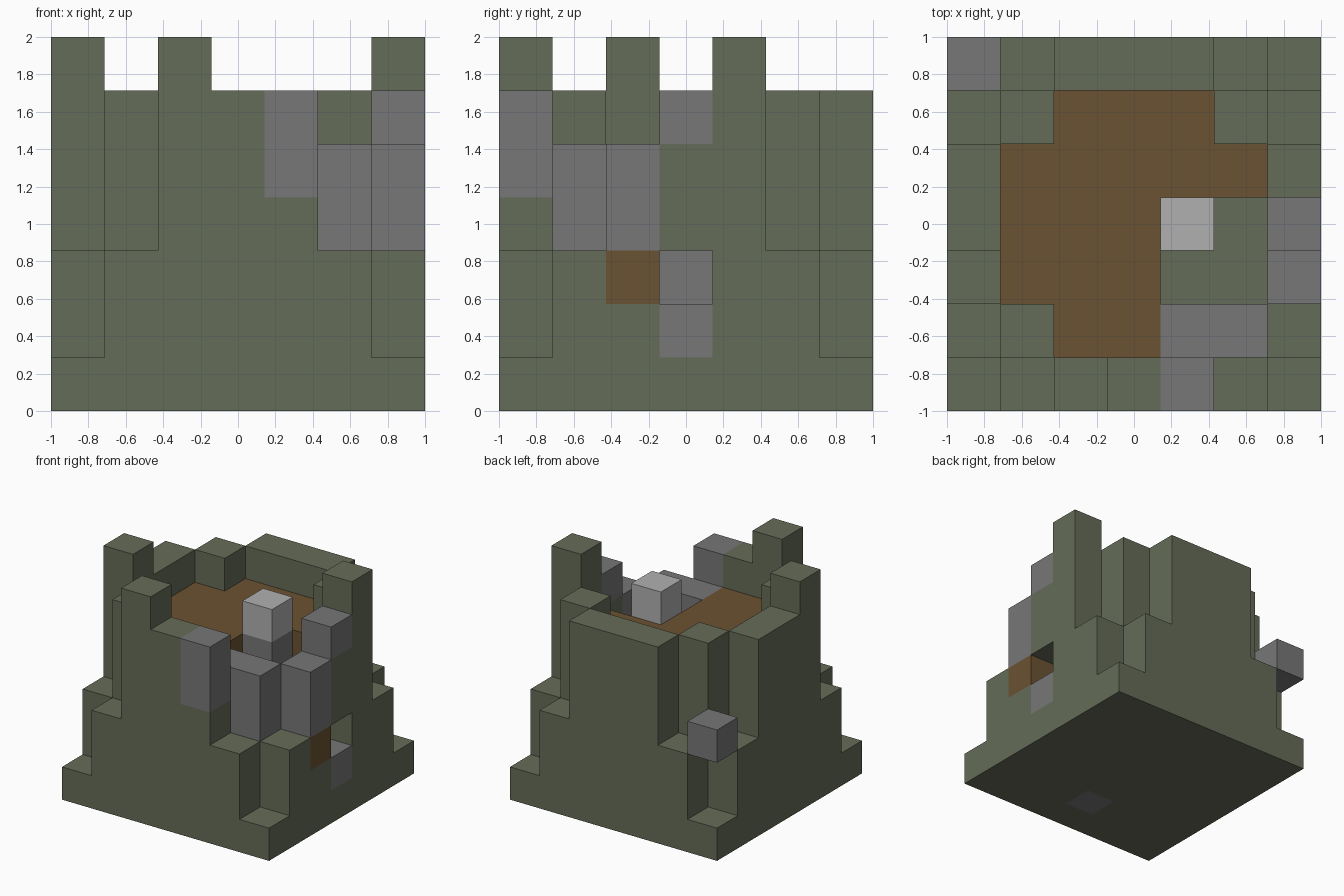
import bpy
import bmesh
from mathutils import Vector

cube = bpy.data.objects.get("Cube")
if cube:
    bpy.data.objects.remove(cube, do_unlink=True)

COUNT = 7
SIZE = 2 / COUNT

# Block column heights, one row of columns per line, front row first
HEIGHTS = [
    "1376631",
    "3655553",
    "7555225",
    "6555626",
    "6555557",
    "3655563",
    "1366631",
]


def make_material(name, color):
    mat = bpy.data.materials.new(name)
    mat.use_nodes = True
    mat.diffuse_color = (*color, 1)
    bsdf = next(n for n in mat.node_tree.nodes if n.type == "BSDF_PRINCIPLED")
    bsdf.inputs["Base Color"].default_value = (*color, 1)
    bsdf.inputs["Roughness"].default_value = 0.9
    return mat


MATERIALS = {
    "mossy_wall": make_material("moss green", (0.13, 0.15, 0.098)),
    "earth_floor": make_material("earth brown", (0.147, 0.084, 0.032)),
    "grey_stones": make_material("stone grey", (0.184, 0.184, 0.184)),
    "pillar_cap": make_material("pale grey", (0.434, 0.434, 0.434)),
}

blocks = {}


def stack(part, x, y, bottom, top):
    """Set the blocks of one column from bottom up to top."""
    for z in range(bottom, top):
        blocks[x, y, z] = part


# Stepped walls, with earth filling the flat inside
for y, row in enumerate(HEIGHTS):
    for x, digit in enumerate(row):
        height = int(digit)
        stack("mossy_wall", x, y, 0, height)
        if height == 5:
            stack("earth_floor", x, y, 2, height)

# Bare stones in the walls, the pillar and the loose block at the back corner
stack("grey_stones", 4, 0, 4, 6)
stack("grey_stones", 4, 1, 4, 5)
stack("grey_stones", 5, 1, 3, 5)
stack("grey_stones", 6, 2, 3, 5)
stack("grey_stones", 6, 3, 1, 2)
stack("grey_stones", 6, 3, 5, 6)
stack("grey_stones", 0, 6, 3, 4)
stack("grey_stones", 3, 1, 0, 1)
stack("grey_stones", 4, 3, 2, 5)
stack("pillar_cap", 4, 3, 5, 6)

# Doorway through the side wall
del blocks[6, 3, 2]


def build_part(name):
    """Join the outer faces of all blocks belonging to one part."""
    bm = bmesh.new()
    for cell, part in blocks.items():
        if part != name:
            continue
        centre = Vector(cell) + Vector((0.5, 0.5, 0.5))
        for axis in range(3):
            for sign in (-1, 1):
                normal = Vector((0, 0, 0))
                normal[axis] = sign
                beside = tuple(int(c + n) for c, n in zip(cell, normal))
                if beside in blocks:
                    continue
                u = Vector((0, 0, 0))
                u[(axis + 1) % 3] = 0.5
                v = normal.cross(u)
                mid = centre + normal / 2
                corners = (mid - u - v, mid + u - v, mid + u + v, mid - u + v)
                bm.faces.new([bm.verts.new(c * SIZE - Vector((1, 1, 0)))
                              for c in corners])
    bmesh.ops.remove_doubles(bm, verts=bm.verts, dist=SIZE / 100)
    mesh = bpy.data.meshes.new(name)
    bm.to_mesh(mesh)
    bm.free()
    mesh.materials.append(MATERIALS[name])
    bpy.context.collection.objects.link(bpy.data.objects.new(name, mesh))


for part_name in MATERIALS:
    build_part(part_name)
